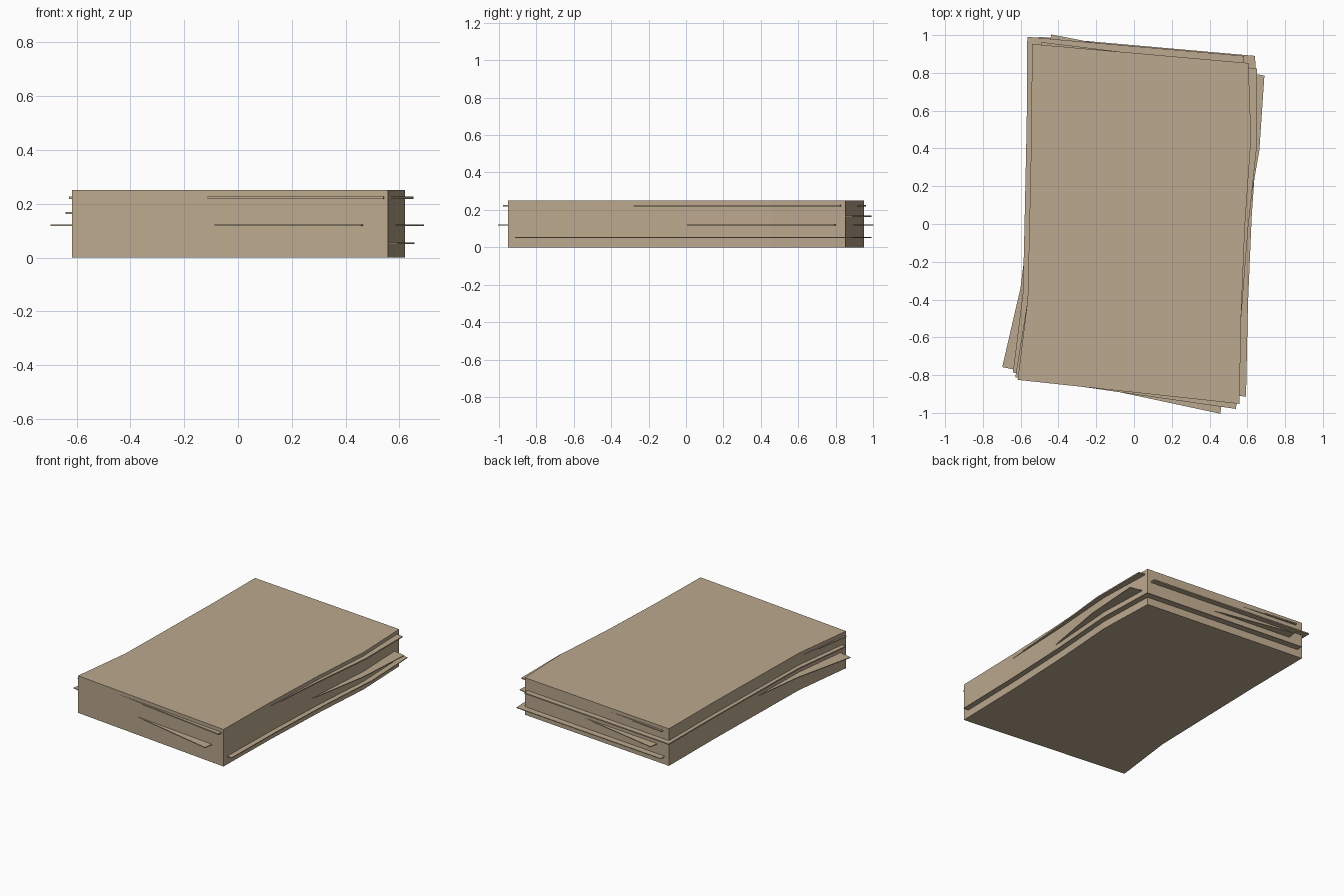
import bpy, bmesh, math

if "Cube" in bpy.data.objects:
    bpy.data.objects.remove(bpy.data.objects["Cube"])

paper = bpy.data.materials.new("aged_paper")
paper.diffuse_color = (0.50, 0.395, 0.272, 1)
paper.use_nodes = True
paper.node_tree.nodes["Principled BSDF"].inputs["Base Color"].default_value = paper.diffuse_color

# Slightly warped page outline, counter-clockwise from the front left corner
OUTLINE = [(-0.616, -0.825), (0.558, -0.952),
           (0.568, -0.47), (0.588, 0.0), (0.62, 0.455),
           (0.606, 0.852), (-0.54, 0.953),
           (-0.543, 0.5), (-0.553, 0.03), (-0.563, -0.40)]


def page(name, z, thickness, dx=0.0, dy=0.0, turn=0.0):
    """Extrude the page outline, shifted and turned about z."""
    c, s = math.cos(math.radians(turn)), math.sin(math.radians(turn))
    bm = bmesh.new()
    face = bm.faces.new([bm.verts.new((x * c - y * s + dx, x * s + y * c + dy, z))
                         for x, y in OUTLINE])
    ext = bmesh.ops.extrude_face_region(bm, geom=[face], use_keep_orig=True)
    for v in ext["geom"]:
        if isinstance(v, bmesh.types.BMVert):
            v.co.z += thickness
    bmesh.ops.recalc_face_normals(bm, faces=bm.faces)
    mesh = bpy.data.meshes.new(name)
    bm.to_mesh(mesh)
    bm.free()
    mesh.materials.append(paper)
    obj = bpy.data.objects.new(name, mesh)
    bpy.context.collection.objects.link(obj)


# Main stack of paper
page("paper_stack", 0.0, 0.25)

# Loose sheets sticking out of the stack
page("loose_sheet_low", 0.05, 0.005, 0.035, 0.038)
page("loose_sheet_turned", 0.117, 0.005, 0, 0, -5.9)
page("loose_sheet_middle", 0.162, 0.008, -0.025, 0.038)
page("loose_sheet_high", 0.218, 0.008, 0.016, -0.008, -2.0)
